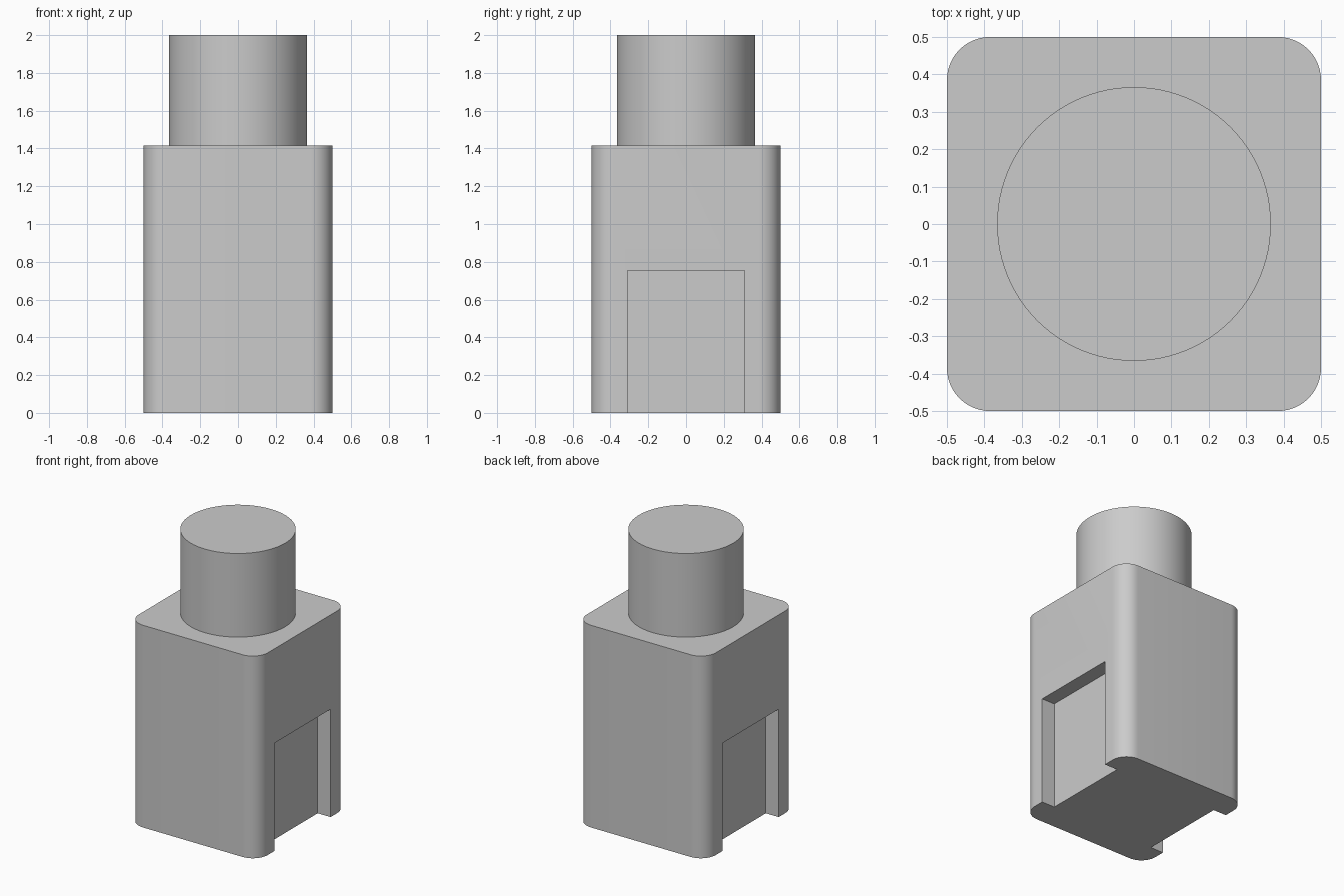
import bpy, bmesh
from math import radians

default = bpy.data.objects.get("Cube")
if default:
    bpy.data.objects.remove(default, do_unlink=True)

WIDTH, BODY_TOP, TOP = 1.0, 1.415, 2.0
CORNER_RADIUS, POST_RADIUS = 0.115, 0.366
SLOT_WIDTH, SLOT_TOP, SLOT_DEPTH = 0.62, 0.755, 0.1

grey = bpy.data.materials.new("plain grey")
grey.use_nodes = True
grey.diffuse_color = (0.6, 0.6, 0.6, 1)
grey.node_tree.nodes["Principled BSDF"].inputs["Base Color"].default_value = grey.diffuse_color


def box(name, size, centre):
    bpy.ops.mesh.primitive_cube_add(size=1, location=centre)
    obj = bpy.context.object
    obj.name = name
    obj.scale = size
    bpy.ops.object.transform_apply(location=True, rotation=False, scale=True)
    return obj


def smooth(obj):
    bpy.ops.object.select_all(action='DESELECT')
    obj.select_set(True)
    bpy.context.view_layer.objects.active = obj
    bpy.ops.object.shade_smooth_by_angle(angle=radians(30))


# Square body with rounded upright corners
body = box("body", (WIDTH, WIDTH, BODY_TOP), (0, 0, BODY_TOP / 2))
bm = bmesh.new()
bm.from_mesh(body.data)
upright = [e for e in bm.edges if abs(e.verts[0].co.z - e.verts[1].co.z) > 0.1]
bmesh.ops.bevel(bm, geom=upright, offset=CORNER_RADIUS, segments=12,
                profile=0.5, affect='EDGES')
bm.to_mesh(body.data)
bm.free()
body.data.materials.append(grey)

# Matching slots on the left and right, open at the bottom
for side, sign in (("left", 1), ("right", -1)):
    cutter = box(side + "_slot_cutter", (2 * SLOT_DEPTH, SLOT_WIDTH, 2 * SLOT_TOP),
                 (sign * WIDTH / 2, 0, 0))
    cutter.hide_render = True
    cutter.data.materials.append(grey)
    cut = body.modifiers.new(side + "_slot", 'BOOLEAN')
    cut.operation = 'DIFFERENCE'
    cut.solver = 'EXACT'
    cut.object = cutter
    bpy.context.view_layer.objects.active = body
    bpy.ops.object.modifier_apply(modifier=cut.name)
    bpy.data.objects.remove(cutter, do_unlink=True)
smooth(body)

# Round post on top
bpy.ops.mesh.primitive_cylinder_add(vertices=96, radius=POST_RADIUS, depth=TOP - BODY_TOP,
                                    location=(0, 0, (TOP + BODY_TOP) / 2))
post = bpy.context.object
post.name = "top_post"
post.data.materials.append(grey)
smooth(post)
